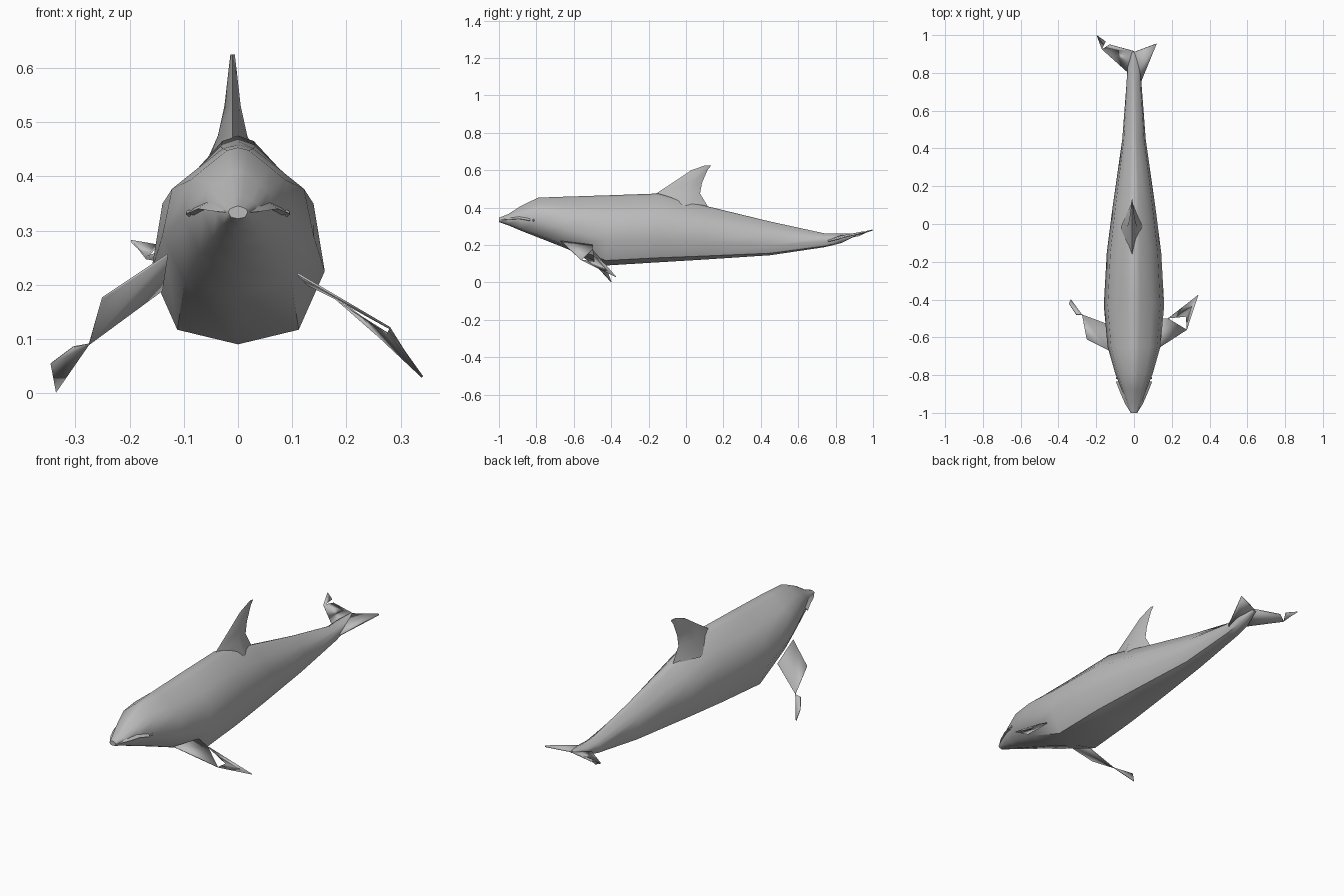
import bpy
import bmesh
import math
from mathutils import Vector

if "Cube" in bpy.data.objects:
    bpy.data.objects.remove(bpy.data.objects["Cube"], do_unlink=True)

GREY = (0.5, 0.5, 0.5, 1)
skin = bpy.data.materials.new("grey_skin")
skin.use_nodes = True
skin.diffuse_color = GREY
skin.node_tree.nodes["Principled BSDF"].inputs["Base Color"].default_value = GREY


def make_object(name, verts, faces, smooth_angle):
    """Mesh object with outward normals and angle-limited smoothing."""
    mesh = bpy.data.meshes.new(name)
    bm = bmesh.new()
    points = [bm.verts.new(v) for v in verts]
    for face in faces:
        bm.faces.new([points[i] for i in face])
    bmesh.ops.recalc_face_normals(bm, faces=bm.faces)
    bm.to_mesh(mesh)
    bm.free()
    obj = bpy.data.objects.new(name, mesh)
    bpy.context.collection.objects.link(obj)
    mesh.materials.append(skin)
    bpy.ops.object.select_all(action="DESELECT")
    obj.select_set(True)
    bpy.context.view_layer.objects.active = obj
    bpy.ops.object.shade_smooth_by_angle(angle=math.radians(smooth_angle))
    return obj


def loft(name, rings, smooth_angle):
    """Skin equal-length rings and cap both ends."""
    n = len(rings[0])
    verts = [v for ring in rings for v in ring]
    faces = [list(range(n)), list(range(len(verts) - n, len(verts)))]
    for r in range(len(rings) - 1):
        for i in range(n):
            j = (i + 1) % n
            a, b = r * n, (r + 1) * n
            faces.append([a + i, a + j, b + j, b + i])
    return make_object(name, verts, faces, smooth_angle)


def plate(name, verts, faces, thickness):
    """Thin fin made from a few flat panels."""
    obj = make_object(name, verts, faces, 40)
    solid = obj.modifiers.new("thickness", "SOLIDIFY")
    solid.thickness = thickness
    solid.offset = 0
    return obj


def body_ring(y, half_width, bottom, top, widest):
    """Faceted cross-section; widest is the height fraction of the flank."""
    upper = 1 - widest
    side = [(0.7, 0.2 * widest), (1, widest),
            (0.87, widest + 0.52 * upper), (0.6, widest + 0.7 * upper),
            (0.2, widest + 0.96 * upper)]
    outline = [(0, 0)] + side + [(0, 1)] + [(-x, f) for x, f in reversed(side)]
    return [(x * half_width, y, bottom + f * (top - bottom)) for x, f in outline]


# Body from beak to tail stock: y, half width, bottom, top, widest fraction
stations = [
    (-1.0, 0.018, 0.322, 0.345, 0.5),
    (-0.95, 0.04, 0.305, 0.365, 0.5),
    (-0.88, 0.066, 0.275, 0.41, 0.45),
    (-0.79, 0.1, 0.24, 0.453, 0.42),
    (-0.65, 0.14, 0.185, 0.458, 0.38),
    (-0.43, 0.16, 0.09, 0.465, 0.36),
    (-0.15, 0.144, 0.107, 0.475, 0.33),
    (0.1, 0.112, 0.122, 0.41, 0.33),
    (0.45, 0.062, 0.145, 0.325, 0.3),
    (0.74, 0.04, 0.188, 0.262, 0.4),
    (0.83, 0.034, 0.21, 0.26, 0.5),
    (0.91, 0.012, 0.25, 0.262, 0.5),
]
loft("body", [body_ring(*s) for s in stations], 50)


# Dorsal fin: z, front y, back y, half width
def dorsal_ring(z, front, back, half_width):
    middle = front + 0.6 * (back - front)
    return [(-0.01, front, z), (half_width - 0.01, middle, z),
            (-0.01, back, z), (-half_width - 0.01, middle, z)]


loft("dorsal_fin", [dorsal_ring(*s) for s in [
    (0.4, -0.22, 0.12, 0.06),
    (0.475, -0.16, 0.075, 0.027),
    (0.53, -0.075, 0.085, 0.015),
    (0.6, 0.03, 0.115, 0.007),
    (0.625, 0.1, 0.135, 0.004),
]], 50)

# Left flipper, with a small opening between the root and the blade
plate("left_flipper", [
    (0.11, -0.67, 0.22), (0.28, -0.56, 0.12), (0.34, -0.375, 0.03),
    (0.18, -0.5, 0.175), (0.13, -0.5, 0.2), (0.275, -0.49, 0.11),
], [(0, 1, 3, 4), (1, 2, 5), (5, 2, 3)], 0.004)

# Right flipper, swept further down, with a long opening behind its edge
plate("right_flipper", [
    (-0.13, -0.67, 0.255), (-0.25, -0.61, 0.175), (-0.345, -0.42, 0.055),
    (-0.335, -0.4, 0.002), (-0.275, -0.48, 0.09), (-0.14, -0.53, 0.19),
    (-0.305, -0.48, 0.085),
], [(0, 1, 4, 5), (2, 3, 4, 6)], 0.004)

# Tail flukes, the right one with a bent tip
plate("left_fluke", [
    (0, 0.77, 0.235), (0.04, 0.76, 0.22), (0.12, 0.955, 0.27), (0, 0.91, 0.258),
], [(0, 1, 2, 3)], 0.008)
plate("right_fluke", [
    (0, 0.78, 0.235), (-0.03, 0.8, 0.225), (-0.17, 0.925, 0.25),
    (-0.13, 0.95, 0.262), (0, 0.915, 0.258), (-0.197, 0.998, 0.28),
    (-0.15, 0.965, 0.272),
], [(0, 1, 2, 3, 4), (2, 5, 6)], 0.006)

# Mouth ridges and eyes on both sides of the head
for side, label in ((1, "left"), (-1, "right")):
    path = [Vector((side * x, y, z)) for x, y, z in
            [(0.012, -0.995, 0.335), (0.04, -0.95, 0.338),
             (0.066, -0.89, 0.342), (0.088, -0.835, 0.332)]]
    rings = []
    for p in path:
        out = Vector((side * 0.008, 0, -0.002))
        rings.append([p - out + Vector((0, 0, 0.008)), p + out,
                      p - out - Vector((0, 0, 0.006))])
    loft(label + "_mouth_ridge", rings, 30)
    bpy.ops.mesh.primitive_uv_sphere_add(
        segments=8, ring_count=6, radius=0.006,
        location=(side * 0.09, -0.815, 0.332))
    eye = bpy.context.object
    eye.name = label + "_eye"
    eye.data.materials.append(skin)
